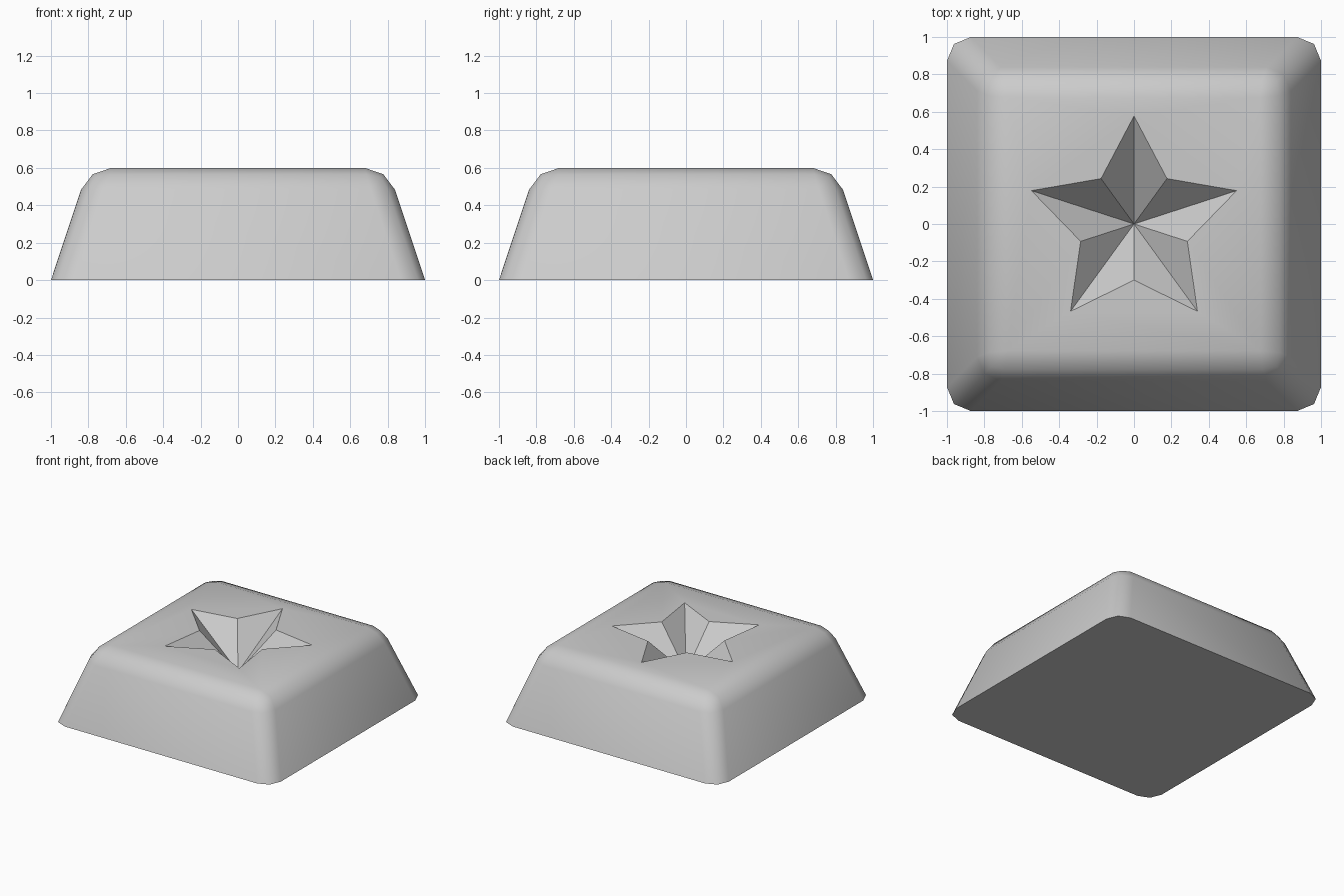
import bpy, bmesh
from math import sin, cos, pi

if "Cube" in bpy.data.objects:
    bpy.data.objects.remove(bpy.data.objects["Cube"])


def make_object(name, bm):
    bmesh.ops.recalc_face_normals(bm, faces=bm.faces)
    mesh = bpy.data.meshes.new(name)
    bm.to_mesh(mesh)
    bm.free()
    obj = bpy.data.objects.new(name, mesh)
    bpy.context.collection.objects.link(obj)
    return obj


# Tapered block, rounded everywhere except around the flat base
HEIGHT = 0.6
bm = bmesh.new()
bmesh.ops.create_cube(bm, size=2)
for v in bm.verts:
    top = v.co.z > 0
    v.co.z = HEIGHT if top else 0
    if top:
        v.co.x *= 0.8
        v.co.y *= 0.8
rounded = [e for e in bm.edges if max(v.co.z for v in e.verts) > 0]
bmesh.ops.bevel(bm, geom=rounded, offset=0.122, offset_type='OFFSET',
                segments=2, profile=0.5, affect='EDGES')
for f in bm.faces:
    f.smooth = True
for e in bm.edges:
    if all(abs(v.co.z) < 1e-4 for v in e.verts):
        e.smooth = False
block = make_object("block", bm)

# Inverted star pyramid that carves the faceted recess
DEPTH, OVER = 0.3, 0.1
grow = (DEPTH + OVER) / DEPTH
bm = bmesh.new()
apex = bm.verts.new((0, 0, HEIGHT - DEPTH))
rim = []
for i in range(10):
    r = (0.577, 0.3)[i % 2] * grow
    a = pi / 2 + i * pi / 5
    rim.append(bm.verts.new((r * cos(a), r * sin(a), HEIGHT + OVER)))
for i in range(10):
    bm.faces.new((apex, rim[i], rim[(i + 1) % 10]))
bm.faces.new(rim)
cutter = make_object("star_cutter", bm)
cutter.hide_render = True

# Carve the star and discard the cutter
mod = block.modifiers.new("star_recess", 'BOOLEAN')
mod.operation = 'DIFFERENCE'
mod.solver = 'EXACT'
mod.object = cutter
bpy.context.view_layer.objects.active = block
bpy.ops.object.modifier_apply(modifier=mod.name)
bpy.data.objects.remove(cutter)
